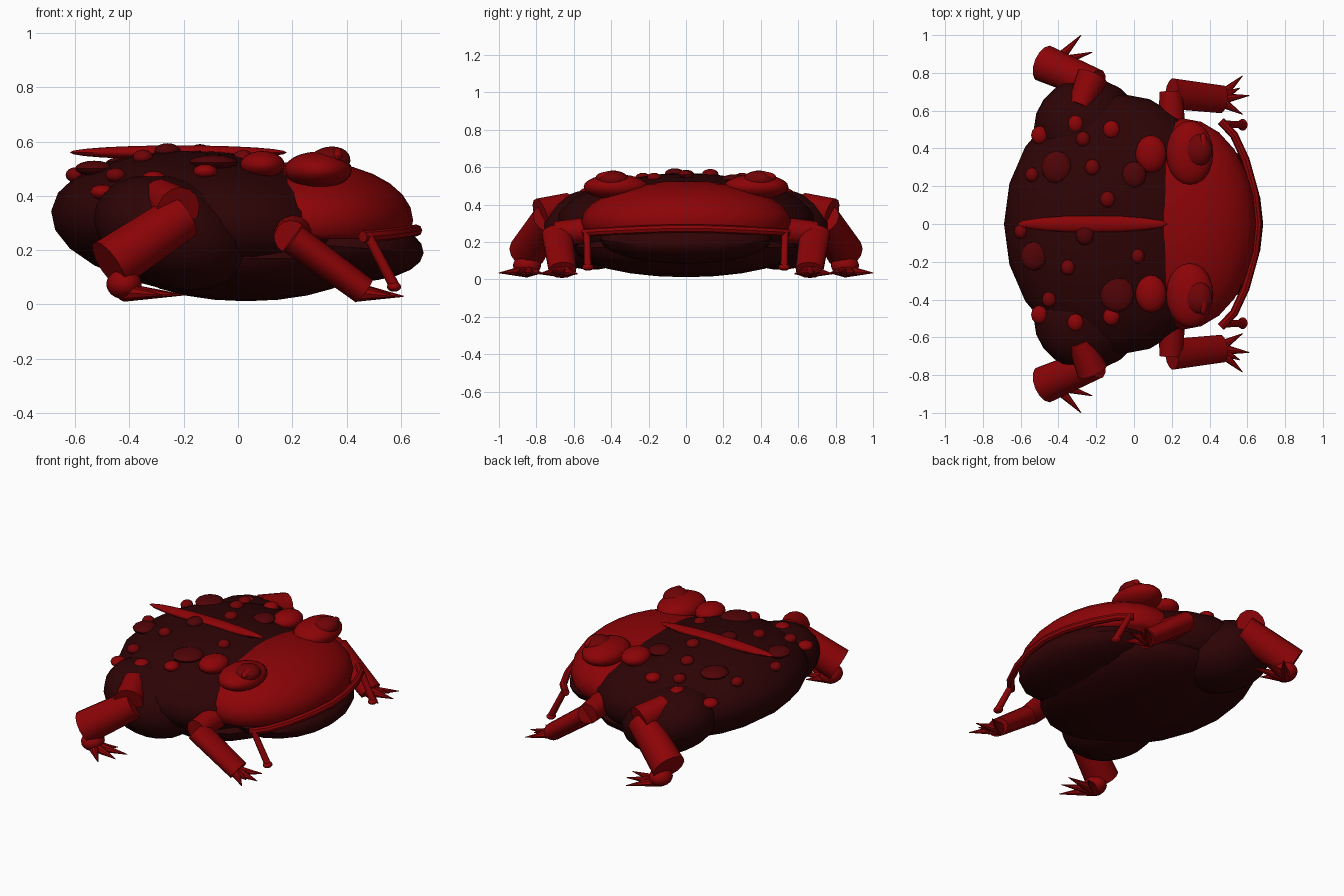
import bpy, bmesh, math
from mathutils import Vector

old = bpy.data.objects.get("Cube")
if old:
    bpy.data.objects.remove(old, do_unlink=True)


def make_material(name, colour):
    mat = bpy.data.materials.new(name)
    mat.use_nodes = True
    rgba = (*colour, 1)
    mat.diffuse_color = rgba
    mat.node_tree.nodes["Principled BSDF"].inputs["Base Color"].default_value = rgba
    return mat


RED = make_material("bright red", (0.26, 0.001, 0.002))
DARK = make_material("dark brown", (0.026, 0.001, 0.0015))
BELLY = make_material("belly brown", (0.03, 0.001, 0.0015))
MAROON = make_material("maroon", (0.08, 0.001, 0.002))
DEEP = make_material("deep red", (0.16, 0.001, 0.002))


def finish(obj, name, mat):
    obj.name = obj.data.name = name
    obj.data.materials.clear()
    obj.data.materials.append(mat)
    bpy.ops.object.shade_smooth_by_angle(angle=math.radians(40))
    return obj


def ellipsoid(name, centre, radii, mat, tilt=0, segments=20, rings=12):
    bpy.ops.mesh.primitive_uv_sphere_add(segments=segments, ring_count=rings, location=centre)
    obj = bpy.context.object
    obj.scale = radii
    obj.rotation_euler = (0, tilt, 0)
    bpy.ops.object.transform_apply(location=False, rotation=True, scale=True)
    return finish(obj, name, mat)


def limb(name, start, end, r_start, r_end, sides=14, flat=1):
    a, b = Vector(start), Vector(end)
    axis = b - a
    bpy.ops.mesh.primitive_cone_add(vertices=sides, radius1=r_start, radius2=r_end,
                                    depth=axis.length, location=(a + b) / 2)
    obj = bpy.context.object
    obj.rotation_euler = axis.to_track_quat("Z", "Y").to_euler()
    obj.scale.y = flat
    return finish(obj, name, RED)


def foot(name, base, tips, side):
    for i, tip in enumerate(tips):
        a = (base[0], base[1] * side, base[2])
        b = (tip[0], tip[1] * side, tip[2])
        limb(f"{name}_claw_{i + 1}", a, b, 0.035, 0.002, sides=8)


# Trunk, belly and lower jaw
BODY_AT, BODY_R, BODY_TILT = Vector((-0.1, 0, 0.3)), Vector((0.59, 0.695, 0.265)), 0.075
ellipsoid("body", BODY_AT, BODY_R, DARK, BODY_TILT)
ellipsoid("belly", (0.03, 0, 0.17), (0.45, 0.6, 0.158), BELLY)
ellipsoid("lower_jaw", (0.36, 0, 0.215), (0.325, 0.46, 0.13), BELLY, tilt=0.08)

# Upper head, cut flat at the mouth
head = ellipsoid("head", (0.255, 0, 0.31), (0.39, 0.56, 0.218), RED, segments=24, rings=14)
bm = bmesh.new()
bm.from_mesh(head.data)
bmesh.ops.bisect_plane(bm, geom=bm.verts[:] + bm.edges[:] + bm.faces[:],
                       plane_co=(0, 0, -0.068), plane_no=(0, 0, -1), clear_outer=True)
bmesh.ops.holes_fill(bm, edges=[e for e in bm.edges if e.is_boundary])
bm.to_mesh(head.data)
bm.free()

# Lip running round the mouth
half = [(0.46, 0.545, 0.25), (0.53, 0.47, 0.255), (0.59, 0.34, 0.262), (0.64, 0.16, 0.27)]
path = half + [(0.657, 0, 0.273)] + [(x, -y, z) for x, y, z in reversed(half)]
curve = bpy.data.curves.new("lip", "CURVE")
curve.dimensions = "3D"
curve.bevel_depth = 0.022
curve.bevel_resolution = 2
curve.use_fill_caps = True
spline = curve.splines.new("POLY")
spline.points.add(len(path) - 1)
for point, co in zip(spline.points, path):
    point.co = (*co, 1)
lip = bpy.data.objects.new("lip", curve)
bpy.context.collection.objects.link(lip)
bpy.ops.object.select_all(action="DESELECT")
lip.select_set(True)
bpy.context.view_layer.objects.active = lip
bpy.ops.object.convert(target="MESH")
finish(bpy.context.object, "lip", RED)

# Spindle ridge along the back
ellipsoid("back_ridge", (-0.22, 0, 0.56), (0.4, 0.045, 0.026), RED, segments=16)

# Paired parts: the model faces +x, so its sides lie along y
for side, tag in ((1, "left"), (-1, "right")):
    ellipsoid(f"{tag}_eye_socket", (0.295, 0.375 * side, 0.495), (0.125, 0.172, 0.068), RED)
    ellipsoid(f"{tag}_eye", (0.335, 0.39 * side, 0.525), (0.08, 0.09, 0.056), DEEP, tilt=-0.2)
    ellipsoid(f"{tag}_pupil", (0.367, 0.41 * side, 0.547), (0.024, 0.072, 0.03), RED)
    ellipsoid(f"{tag}_gland", (0.09, 0.37 * side, 0.515), (0.082, 0.1, 0.05), RED)

    # Mouth corner strand with a flared end
    limb(f"{tag}_strand", (0.475, 0.53 * side, 0.26), (0.58, 0.525 * side, 0.06), 0.018, 0.02)
    ellipsoid(f"{tag}_strand_end", (0.575, 0.525 * side, 0.065), (0.026, 0.031, 0.018), RED)

    # Front leg
    limb(f"{tag}_upper_arm", (0.205, 0.42 * side, 0.27), (0.195, 0.7 * side, 0.248), 0.078, 0.062)
    limb(f"{tag}_forearm", (0.2, 0.69 * side, 0.245), (0.465, 0.66 * side, 0.05), 0.083, 0.075,
         flat=0.7)
    foot(f"{tag}_hand", (0.44, 0.66, 0.045),
         [(0.575, 0.785, 0.03), (0.61, 0.68, 0.03), (0.575, 0.58, 0.03), (0.56, 0.72, 0.04)], side)

    # Hind leg
    ellipsoid(f"{tag}_thigh", (-0.245, 0.505 * side, 0.265), (0.295, 0.27, 0.2), DARK, tilt=0.35)
    limb(f"{tag}_knee", (-0.29, 0.62 * side, 0.4), (-0.22, 0.78 * side, 0.35), 0.065, 0.085)
    limb(f"{tag}_shank", (-0.205, 0.735 * side, 0.325), (-0.475, 0.85 * side, 0.145), 0.088, 0.1)
    ellipsoid(f"{tag}_ankle", (-0.42, 0.85 * side, 0.075), (0.065, 0.075, 0.055), RED)
    foot(f"{tag}_hind_foot", (-0.42, 0.85, 0.045),
         [(-0.28, 1.0, 0.035), (-0.22, 0.91, 0.035), (-0.2, 0.82, 0.035), (-0.3, 0.77, 0.035)], side)

# Warts resting on the body: x, y, radius; colour follows size and distance from the spine
warts = [(-0.5, 0.47, 0.045), (-0.31, 0.53, 0.045), (-0.27, 0.45, 0.038), (-0.12, 0.5, 0.045),
         (-0.41, 0.3, 0.08), (-0.22, 0.3, 0.04), (-0.54, 0.26, 0.036), (0, 0.26, 0.065),
         (-0.14, 0.13, 0.04), (-0.6, -0.04, 0.035), (-0.26, -0.06, 0.048), (-0.53, -0.17, 0.07),
         (-0.35, -0.23, 0.038), (0.02, -0.17, 0.036), (-0.45, -0.4, 0.038), (-0.5, -0.48, 0.045),
         (-0.31, -0.52, 0.045), (-0.12, -0.49, 0.045), (-0.09, -0.37, 0.09)]
for i, (x, y, r) in enumerate(warts):
    dx = x - BODY_AT.x
    rise = max(0.1, 1 - (dx / BODY_R.x) ** 2 - (y / BODY_R.y) ** 2)
    z = BODY_AT.z + BODY_R.z * math.sqrt(rise) - dx * BODY_TILT
    mat = MAROON if r > 0.046 else RED if abs(y) > 0.46 else DEEP
    ellipsoid(f"wart_{i + 1}", (x, y, z), (r, r * 1.1, 0.028), mat, segments=12, rings=8)
